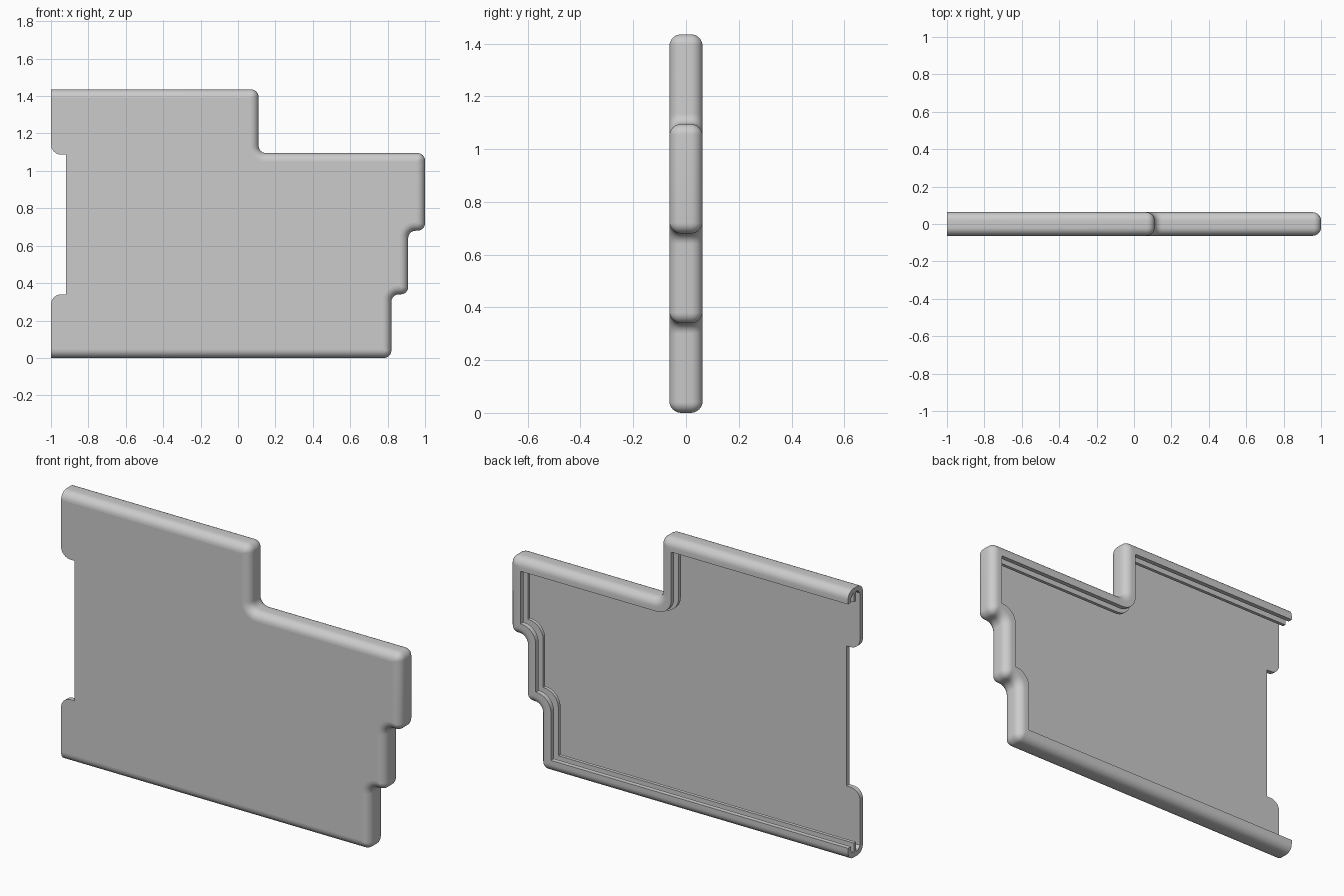
import bpy
import bmesh
import math
from mathutils import Vector

cube = bpy.data.objects.get("Cube")
if cube:
    bpy.data.objects.remove(cube)

grey = bpy.data.materials.new("light_grey")
grey.use_nodes = True
grey.diffuse_color = (0.6, 0.6, 0.6, 1)
grey.node_tree.nodes["Principled BSDF"].inputs["Base Color"].default_value = (0.6, 0.6, 0.6, 1)

HALF = 0.063      # half depth of the panel
ROUND = 0.045     # rounding of the rim
CORNER = 0.04     # rounding of the stepped outline
SKIN = 0.025      # wall thickness
ARC = 8

# stepped outline, from the lower open end round to the upper open end (x, z)
OUTLINE = [Vector(p) for p in (
    (-1, 0), (0.82, 0), (0.82, 0.34), (0.91, 0.34), (0.91, 0.68), (1, 0.68),
    (1, 1.095), (0.11, 1.095), (0.11, 1.435), (-1, 1.435))]


def inset_path(d):
    """Outline moved inward by d, with every corner rounded."""
    dirs = [(b - a).normalized() for a, b in zip(OUTLINE, OUTLINE[1:])]
    norms = [Vector((-u.y, u.x)) for u in dirs]
    path = [OUTLINE[0] + norms[0] * d]
    for i in range(1, len(OUTLINE) - 1):
        a, b = dirs[i - 1], dirs[i]
        p = OUTLINE[i] + (norms[i - 1] + norms[i]) * d
        convex = a.cross(b) > 0
        r = max(CORNER - d, 0.003) if convex else min(CORNER + d, 0.085)
        centre = p + (b - a) * r
        for k in range(ARC + 1):
            t = math.pi / 2 * k / ARC
            path.append(centre + (a * math.sin(t) - b * math.cos(t)) * r)
    path.append(OUTLINE[-1] + norms[-1] * d)
    return path


def finish(bm, name):
    bmesh.ops.recalc_face_normals(bm, faces=bm.faces)
    mesh = bpy.data.meshes.new(name)
    bm.to_mesh(mesh)
    bm.free()
    mesh.materials.append(grey)
    obj = bpy.data.objects.new(name, mesh)
    bpy.context.collection.objects.link(obj)
    bpy.ops.object.select_all(action="DESELECT")
    obj.select_set(True)
    bpy.context.view_layer.objects.active = obj
    bpy.ops.object.shade_smooth_by_angle(angle=math.radians(35))
    return obj


# hooked rim section as (inset, y): rounded outside, lip, slot, rib, slot
section = []
for start, side in ((0, -1), (1, 1)):
    for k in range(ARC + 1):
        t = math.pi / 2 * (k / ARC if not start else 1 - k / ARC)
        section.append((ROUND * (1 - math.sin(t)),
                        side * (HALF - ROUND + ROUND * math.cos(t))))
inner = HALF - SKIN
section += [(0.067, HALF), (0.067, inner), (0.045, inner), (SKIN, 0.02),
            (SKIN, 0.012), (0.075, 0.012), (0.075, -0.006), (SKIN, -0.006),
            (SKIN, -0.02), (ROUND, -inner)]

bm = bmesh.new()
rails = [[bm.verts.new((p.x, y, p.y)) for p in inset_path(d)] for d, y in section]
for r1, r2 in zip(rails, rails[1:] + rails[:1]):
    for i in range(len(r1) - 1):
        bm.faces.new((r1[i], r1[i + 1], r2[i + 1], r2[i]))
for end in (0, -1):
    bm.faces.new([r[end] for r in rails])
finish(bm, "hooked_rim")

# front plate, with a shallow rounded notch in the open side
NOTCH_X, LOW, HIGH, CUT = -0.92, 0.34, 1.087, 0.055
notch = [Vector((NOTCH_X, HIGH)), Vector((NOTCH_X, LOW))]
for k in range(ARC + 1):
    t = math.pi / 2 * k / ARC
    dx, dz = CUT * math.sin(t), CUT * math.cos(t)
    notch.insert(0, Vector((-1 + CUT - dx, HIGH + CUT - dz)))
    notch.append(Vector((-1 + CUT - dx, LOW - CUT + dz)))

bm = bmesh.new()
border = [bm.verts.new((p.x, -HALF, p.y)) for p in inset_path(ROUND) + notch]
face = bm.faces.new(border)
new = bmesh.ops.extrude_face_region(bm, geom=[face])["geom"]
bmesh.ops.translate(bm, vec=(0, SKIN, 0),
                    verts=[v for v in new if isinstance(v, bmesh.types.BMVert)])
finish(bm, "front_plate")
